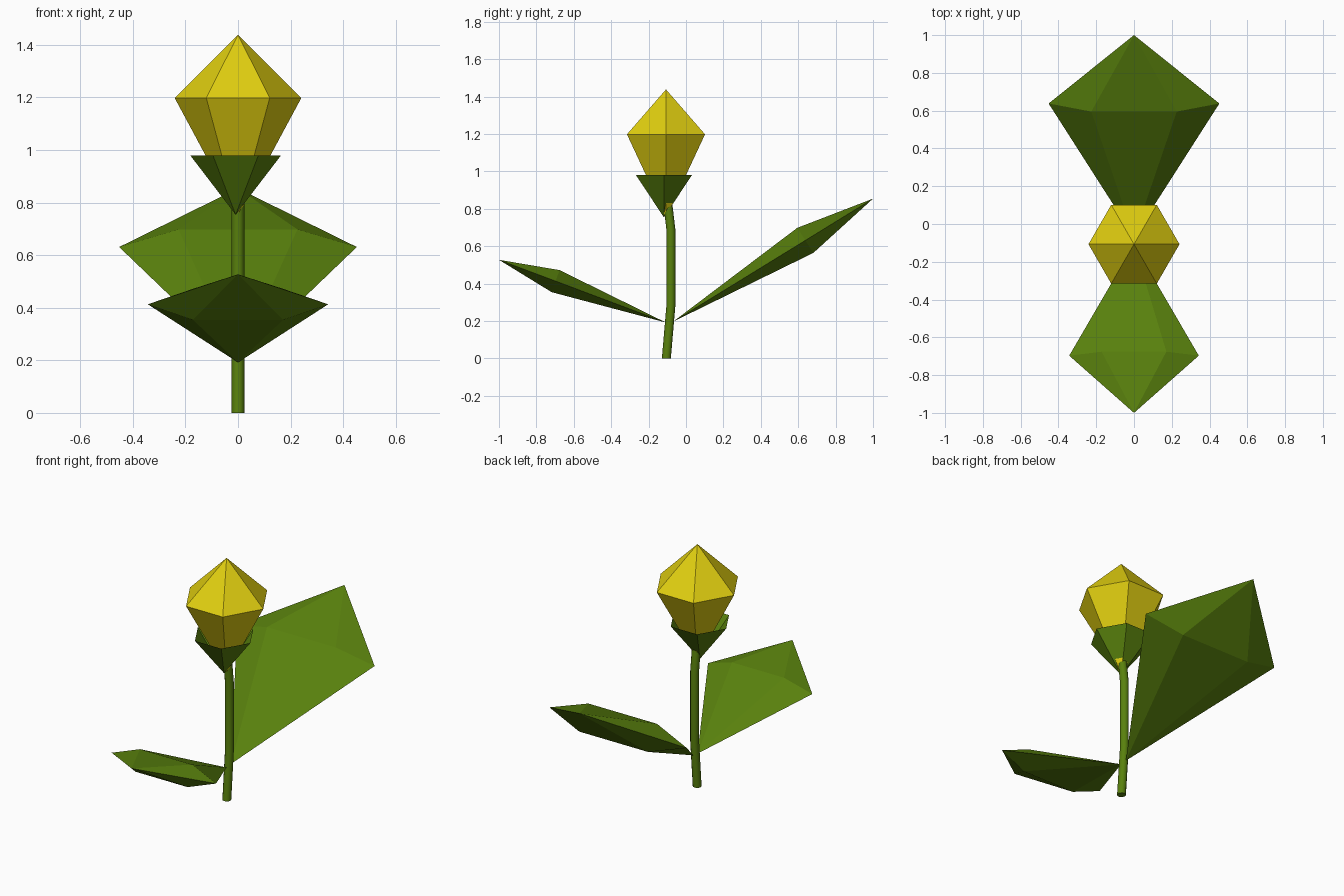
import bpy, math
from mathutils import Vector

if "Cube" in bpy.data.objects:
    bpy.data.objects.remove(bpy.data.objects["Cube"])


def material(name, color):
    m = bpy.data.materials.new(name)
    m.diffuse_color = color
    m.use_nodes = True
    m.node_tree.nodes["Principled BSDF"].inputs["Base Color"].default_value = m.diffuse_color
    return m


green = material("leaf_green", (0.10, 0.22, 0.004, 1))
yellow = material("petal_yellow", (0.75, 0.62, 0.005, 1))


def add_object(name, verts, faces, mat):
    me = bpy.data.meshes.new(name)
    me.from_pydata([tuple(v) for v in verts], [], faces)
    me.materials.append(mat)
    me.update()
    ob = bpy.data.objects.new(name, me)
    bpy.context.collection.objects.link(ob)
    return ob


def ring(center, u, v, sides):
    """Points of an ellipse with half-axes u and v."""
    c, u, v = Vector(center), Vector(u), Vector(v)
    angles = [2 * math.pi * i / sides for i in range(sides)]
    return [c + u * math.cos(a) + v * math.sin(a) for a in angles]


def six_sided(name, base, center, u, v, tip, mat):
    """Hexagonal ring joined to a base point and, if given, a tip point."""
    verts = ring(center, u, v, 6) + [Vector(base)]
    faces = [(6, (i + 1) % 6, i) for i in range(6)]
    if tip:
        verts.append(Vector(tip))
        faces += [(7, i, (i + 1) % 6) for i in range(6)]
    return add_object(name, verts, faces, mat)


H = math.sin(math.pi / 3)

# Flower bud and the open cup below it
six_sided("flower_bud", (0, -0.107, 0.75), (0, -0.107, 1.198),
          (0.241, 0, 0), (0, 0.241, 0), (0, -0.107, 1.438), yellow)
six_sided("bud_cup", (-0.009, -0.118, 0.754), (-0.009, -0.118, 0.98),
          (0.173, 0, 0), (0, 0.173, 0), None, green)

# Leaves: flattened six-sided double cones
six_sided("back_leaf", (0, -0.068, 0.197), (0, 0.638, 0.631),
          (0.452, 0, 0), (0, -0.043 / H, 0.067 / H), (0, 1.0, 0.854), green)
six_sided("front_leaf", (0, -0.108, 0.192), (0, -0.697, 0.413),
          (-0.343, 0, 0), (0, 0.021 / H, 0.059 / H), (0, -1.0, 0.527), green)

# Stem: gently bent tube with closed ends
path = [(-0.105, 0), (-0.081, 0.28), (-0.081, 0.69), (-0.10, 0.85)]
N = 12
verts = []
for y, z in path:
    verts += ring((0, y, z), (0.024, 0, 0), (0, 0.024, 0), N)
faces = [(k * N + i, k * N + (i + 1) % N, (k + 1) * N + (i + 1) % N, (k + 1) * N + i)
         for k in range(len(path) - 1) for i in range(N)]
faces += [tuple(reversed(range(N))), tuple(range((len(path) - 1) * N, len(path) * N))]
stem = add_object("stem", verts, faces, green)
bpy.context.view_layer.objects.active = stem
stem.select_set(True)
bpy.ops.object.shade_smooth_by_angle(angle=math.radians(40))
